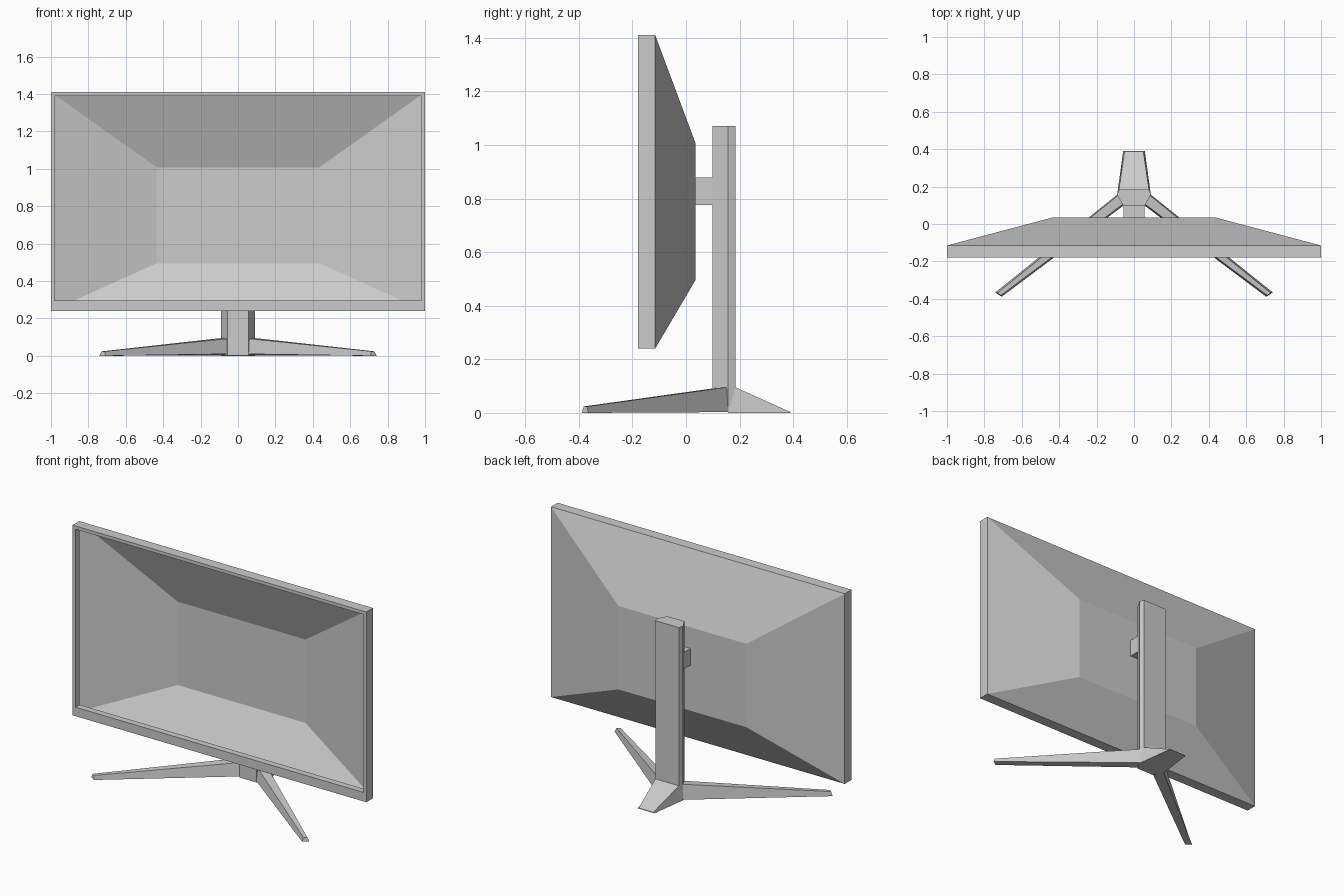
import bpy, bmesh

if "Cube" in bpy.data.objects:
    bpy.data.objects.remove(bpy.data.objects["Cube"])


def loft(name, rings, cap_start=True, cap_end=True):
    """Skin a sequence of rings with equal point counts, optionally capping the ends."""
    bm = bmesh.new()
    loops = [[bm.verts.new(p) for p in ring] for ring in rings]
    for a, b in zip(loops, loops[1:]):
        n = len(a)
        for i in range(n):
            j = (i + 1) % n
            bm.faces.new((a[i], a[j], b[j], b[i]))
    if cap_start:
        bm.faces.new(loops[0][::-1])
    if cap_end:
        bm.faces.new(loops[-1])
    bmesh.ops.recalc_face_normals(bm, faces=bm.faces)
    mesh = bpy.data.meshes.new(name)
    bm.to_mesh(mesh)
    bm.free()
    obj = bpy.data.objects.new(name, mesh)
    bpy.context.collection.objects.link(obj)
    return obj


def rect(x, y, z0, z1):
    return [(-x, y, z0), (x, y, z0), (x, y, z1), (-x, y, z1)]


# Screen housing: open front with a shallow inner lip, bezel, rim and tapered back
loft("screen_housing", [
    rect(0.98, -0.140, 0.295, 1.39),
    rect(0.98, -0.180, 0.295, 1.39),
    rect(1.00, -0.180, 0.24, 1.41),
    rect(1.00, -0.115, 0.24, 1.41),
    rect(0.435, 0.035, 0.495, 1.008),
], cap_start=False)

# Upright column with a six-sided section
section = [(-0.057, 0.098), (0.057, 0.098), (0.09, 0.157),
           (0.08, 0.184), (-0.08, 0.184), (-0.09, 0.157)]
loft("column", [[(x, y, z) for x, y in section] for z in (0.003, 1.07)])

# Mount arm between column and housing
loft("mount_arm", [rect(0.055, 0.035, 0.775, 0.878),
                   rect(0.055, 0.11, 0.775, 0.878)])

# Splayed front legs, tapering to thin tips
for side, s in (("left", -1), ("right", 1)):
    root = [(0.057, 0.098, 0.01), (0.09, 0.157, 0.003),
            (0.083, 0.155, 0.096), (0.06, 0.105, 0.092)]
    tip = [(0.708, -0.389, 0.0), (0.742, -0.366, 0.0),
           (0.730, -0.368, 0.024), (0.713, -0.382, 0.024)]
    loft(side + "_leg", [[(s * x, y, z) for x, y, z in ring]
                         for ring in (root, tip)])

# Rear wedge foot
loft("rear_foot", [
    [(-0.09, 0.157, 0.0), (0.09, 0.157, 0.0), (0.08, 0.184, 0.096), (-0.08, 0.184, 0.096)],
    [(-0.058, 0.39, 0.0), (0.058, 0.39, 0.0), (0.05, 0.388, 0.004), (-0.05, 0.388, 0.004)],
])
